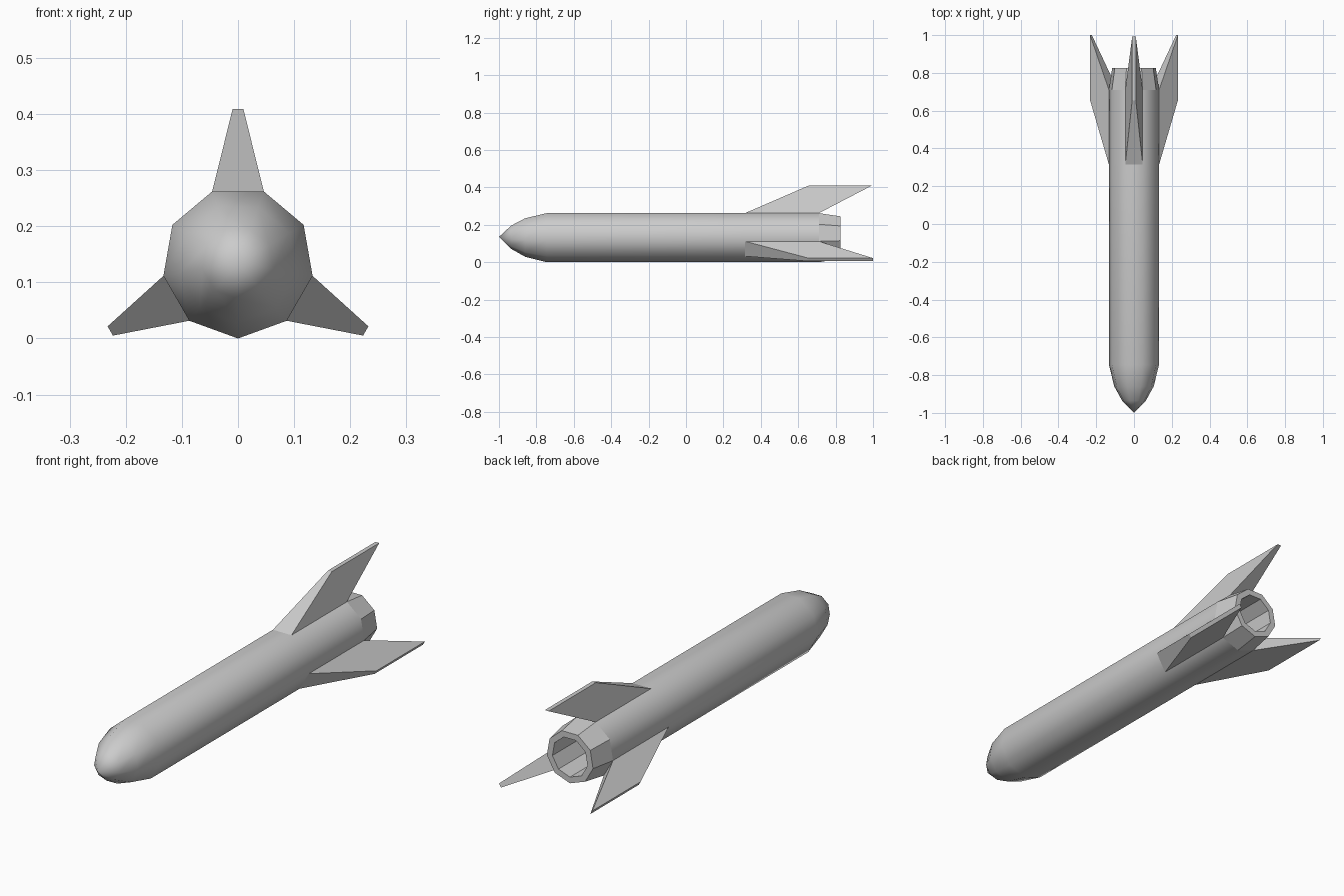
import bpy, bmesh
from math import sin, cos, pi, radians

if "Cube" in bpy.data.objects:
    bpy.data.objects.remove(bpy.data.objects["Cube"])

SIDES, R, CZ = 9, 0.135, 0.135   # nine-sided hull, its radius and axis height


def finish(bm, name, smooth):
    bmesh.ops.recalc_face_normals(bm, faces=bm.faces)
    for f in bm.faces:
        f.smooth = smooth
    me = bpy.data.meshes.new(name)
    bm.to_mesh(me)
    bm.free()
    ob = bpy.data.objects.new(name, me)
    bpy.context.collection.objects.link(ob)
    return ob


def lathe(name, profile, smooth):
    """Sweep (y, radius) points round the hull axis; radius 0 closes to a point."""
    bm = bmesh.new()
    rings = []
    for y, r in profile:
        if r == 0:
            rings.append([bm.verts.new((0, y, CZ))] * SIDES)
        else:
            rings.append([bm.verts.new((r * cos(a), y, CZ + r * sin(a)))
                          for a in (-pi / 2 + 2 * pi * i / SIDES for i in range(SIDES))])
    for a, b in zip(rings, rings[1:]):
        for i in range(SIDES):
            j = (i + 1) % SIDES
            bm.faces.new(dict.fromkeys((a[i], a[j], b[j], b[i])))
    return finish(bm, name, smooth)


def fin(name, angle, tip_r, tip_shift, tip_end):
    """Swept fin drawn out of one hull facet, tapering to a narrow tip."""
    a = radians(angle)
    root_r, root_w = R * cos(pi / SIDES), R * sin(pi / SIDES)
    bm = bmesh.new()

    def loop(r, w, shift, y0, y1):
        pts = [(shift - w, y0), (shift + w, y0), (shift + w, y1), (shift - w, y1)]
        return [bm.verts.new((r * cos(a) - t * sin(a), y, CZ + r * sin(a) + t * cos(a)))
                for t, y in pts]

    root = loop(root_r, root_w, 0, 0.315, 0.71)
    tip = loop(tip_r, 0.0095, tip_shift, 0.655, tip_end)
    for i in range(4):
        j = (i + 1) % 4
        bm.faces.new((root[i], root[j], tip[j], tip[i]))
    bm.faces.new(tip)
    return finish(bm, name, False)


# Nose cone and hull
lathe("hull", [(-1, 0), (-0.935, 0.064), (-0.86, 0.106), (-0.745, R),
               (0.315, R), (0.71, R)], True)

# Tapered exhaust nozzle with a deep open bore
lathe("nozzle", [(0.71, R), (0.827, 0.117), (0.827, 0.089), (0.6, 0.089), (0.6, 0)], False)

# Three tail fins, the lower pair mirrored
fin("top_fin", 90, 0.274, 0, 0.993)
fin("right_fin", -30, 0.258, 0.0085, 1.0)
fin("left_fin", 210, 0.258, -0.0085, 1.0)
